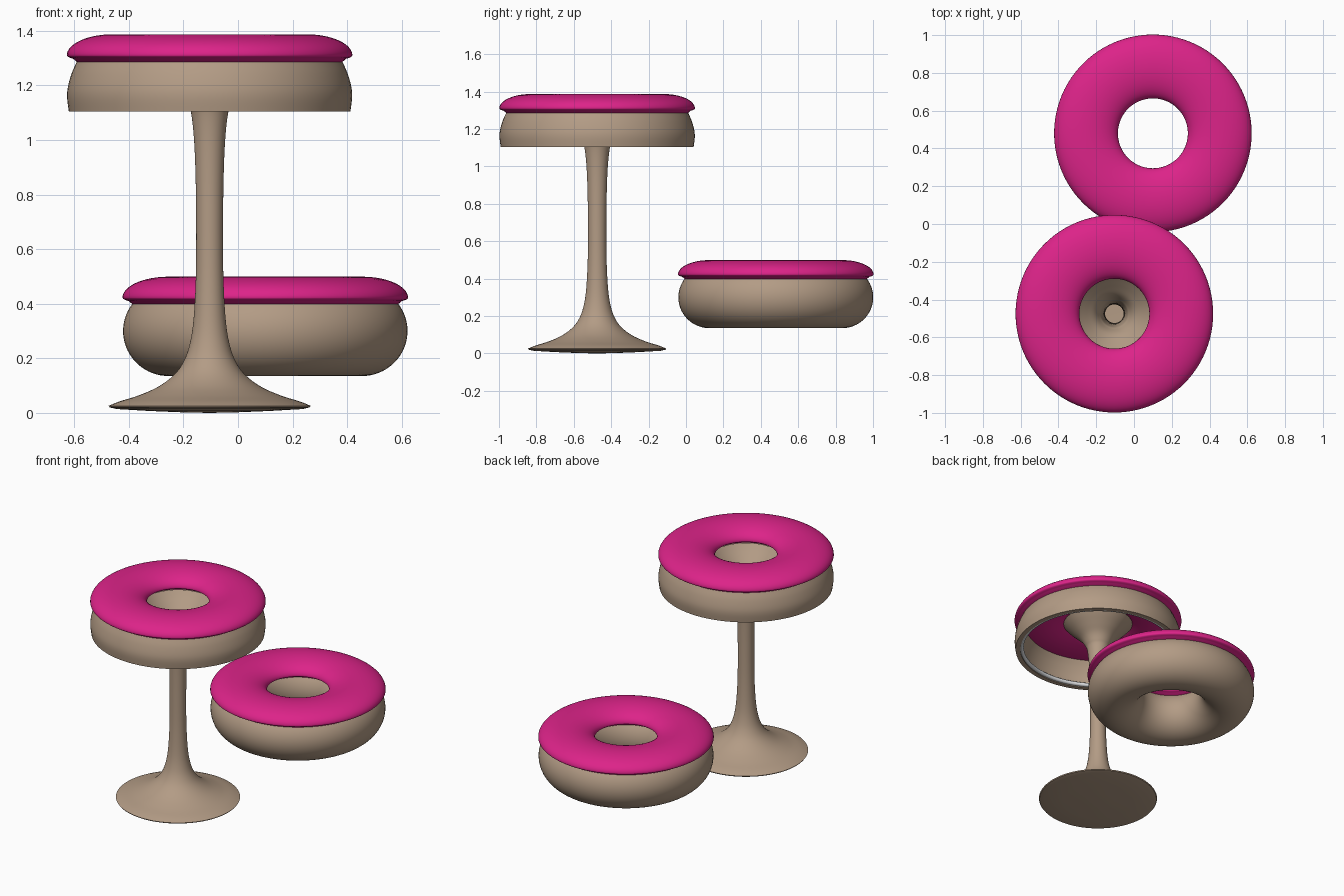
import bpy, bmesh, math
from mathutils import Vector

old = bpy.data.objects.get("Cube")
if old:
    bpy.data.objects.remove(old, do_unlink=True)


def material(name, rgb):
    m = bpy.data.materials.new(name)
    m.use_nodes = True
    m.diffuse_color = (*rgb, 1)
    m.node_tree.nodes["Principled BSDF"].inputs["Base Color"].default_value = (*rgb, 1)
    return m


PINK = material("pink icing", (0.72, 0.017, 0.25))
DOUGH = material("beige dough", (0.45, 0.33, 0.235))
LIGHT = material("light grey", (0.75, 0.76, 0.78))

TABLE = (-0.104, -0.475)
SEAT = (0.1, 0.48)
MID = 0.354        # radius of the ring's centre line


def arc(z, width, height, start, end, steps=20):
    """Elliptical piece of the ring's cross-section, angles in degrees."""
    pts = []
    for i in range(steps + 1):
        a = math.radians(start + (end - start) * i / steps)
        pts.append((MID + width * math.cos(a), z + height * math.sin(a)))
    return pts


def smooth_path(pts, steps=5):
    """Catmull-Rom curve through the profile points."""
    p = [Vector(q) for q in [pts[0]] + pts + [pts[-1]]]
    out = []
    for a, b, c, d in zip(p, p[1:], p[2:], p[3:]):
        for i in range(steps):
            t = i / steps
            out.append((b * 2 + (c - a) * t + (a * 2 - b * 5 + c * 4 - d) * t ** 2
                        + (b * 3 - a - c * 3 + d) * t ** 3) / 2)
    return [tuple(v) for v in out] + [pts[-1]]


def lathe(name, profile, centre, mat, closed=False, segments=96):
    bm = bmesh.new()
    verts = [bm.verts.new((r, 0, z)) for r, z in profile]
    ring = verts + verts[:1] if closed else verts
    edges = [bm.edges.new(pair) for pair in zip(ring, ring[1:])]
    bmesh.ops.spin(bm, geom=verts + edges, axis=(0, 0, 1), cent=(0, 0, 0),
                   angle=math.tau, steps=segments, use_merge=False)
    bmesh.ops.remove_doubles(bm, verts=bm.verts, dist=0.0002)
    bmesh.ops.recalc_face_normals(bm, faces=bm.faces)
    mesh = bpy.data.meshes.new(name)
    bm.to_mesh(mesh)
    bm.free()
    obj = bpy.data.objects.new(name, mesh)
    obj.location = (*centre, 0)
    mesh.materials.append(mat)
    bpy.context.collection.objects.link(obj)
    bpy.ops.object.select_all(action='DESELECT')
    obj.select_set(True)
    bpy.context.view_layer.objects.active = obj
    bpy.ops.object.shade_smooth_by_angle(angle=math.radians(40))
    return obj


def icing(name, base, centre):
    """Domed topping with a tucked-in lower edge and a flat underside."""
    top = arc(base + 0.025, 0.169, 0.077, 0, 180, 32)
    inner = arc(base + 0.025, 0.169, 0.025, 180, 210, 4)[1:]
    outer = arc(base + 0.025, 0.169, 0.025, 330, 360, 4)[:-1]
    inner.append((inner[-1][0] + 0.015, base))
    outer.insert(0, (outer[0][0] - 0.015, base))
    lathe(name, top + inner + outer, centre, PINK, closed=True)


# Ring seat: rounded dough body under its icing
lathe("seat_body", arc(0.3, 0.167, 0.165, 38, -218, 48), SEAT, DOUGH, closed=True)
icing("seat_icing", 0.397, SEAT)

# Table top: hollow outer shell with a thin lip
shell = smooth_path([(0.486, 1.287), (0.505, 1.245), (0.519, 1.195),
                     (0.522, 1.155), (0.516, 1.105)])
inside = [(r - 0.03, z) for r, z in reversed(shell)]
lathe("table_shell", shell + inside, TABLE, DOUGH, closed=True)
icing("table_icing", 1.285, TABLE)

# Light ring tucked inside the lip
tube = [(0.478 + 0.013 * math.cos(i * math.tau / 12),
         1.12 + 0.013 * math.sin(i * math.tau / 12)) for i in range(12)]
lathe("light_ring", tube, TABLE, LIGHT, closed=True)

# Hollow pedestal: funnel, stem and flared foot in one sweep
pedestal = smooth_path([
    (0.215, 1.287), (0.186, 1.255), (0.145, 1.215), (0.105, 1.175), (0.081, 1.135),
    (0.068, 1.1), (0.057, 1.0), (0.051, 0.85), (0.049, 0.65), (0.051, 0.48),
    (0.06, 0.33), (0.076, 0.24), (0.1, 0.18), (0.135, 0.135), (0.19, 0.095),
    (0.26, 0.064), (0.33, 0.042), (0.37, 0.026)])
foot = [(0.366, 0.02), (0.34, 0.014), (0.22, 0.007), (0.1, 0.002), (0, 0)]
lathe("pedestal", pedestal + foot, TABLE, DOUGH)
